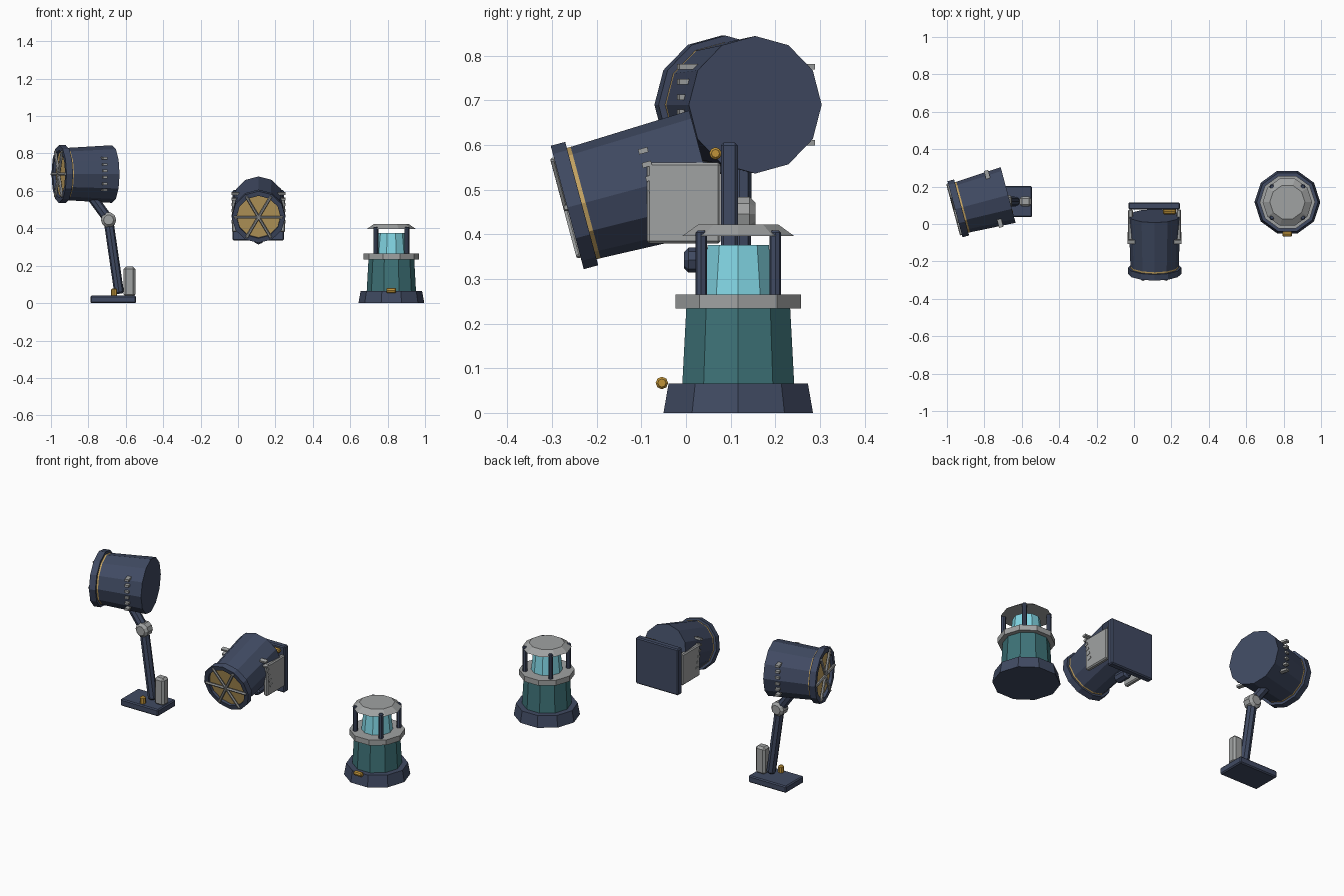
import bpy, bmesh, math
from mathutils import Vector, Matrix

if "Cube" in bpy.data.objects:
    bpy.data.objects.remove(bpy.data.objects["Cube"])


def mat(name, r, g, b):
    m = bpy.data.materials.new(name)
    lin = [((c / 255 + 0.055) / 1.055) ** 2.4 for c in (r, g, b)]
    m.diffuse_color = (*lin, 1)
    m.use_nodes = True
    m.node_tree.nodes["Principled BSDF"].inputs["Base Color"].default_value = m.diffuse_color
    return m


NAVY = mat("navy metal", 64, 74, 98)
GREY = mat("light grey metal", 160, 162, 162)
LENS = mat("amber lens", 196, 163, 98)
BRASS = mat("brass", 192, 148, 58)
TEAL = mat("teal paint", 62, 115, 120)
GLASS = mat("cyan glass", 130, 214, 228)


def frame(axis):
    """Local axes: side, up, along."""
    a = Vector(axis).normalized()
    side = a.cross(Vector((0, 0, 1)))
    side = side.normalized() if side.length > 1e-4 else Vector((1, 0, 0))
    return side, side.cross(a), a


def finish(name, bm, m):
    bmesh.ops.recalc_face_normals(bm, faces=bm.faces)
    me = bpy.data.meshes.new(name)
    bm.to_mesh(me)
    bm.free()
    me.materials.append(m)
    ob = bpy.data.objects.new(name, me)
    bpy.context.collection.objects.link(ob)
    return ob


def lathe(name, origin, axis, profile, n, m, closed=False):
    """Turn (distance along axis, radius) points; ends are capped unless closed."""
    s, u, a = frame(axis)
    o = Vector(origin)
    bm = bmesh.new()
    rings = []
    for d, r in profile:
        rings.append([bm.verts.new(o + a * d + (s * math.cos(t) + u * math.sin(t)) * r)
                      for t in (2 * math.pi * i / n for i in range(n))])
    pairs = list(zip(rings, rings[1:]))
    if closed:
        pairs.append((rings[-1], rings[0]))
    else:
        bm.faces.new(rings[0])
        bm.faces.new(rings[-1])
    for p, q in pairs:
        for i in range(n):
            j = (i + 1) % n
            bm.faces.new((p[i], p[j], q[j], q[i]))
    return finish(name, bm, m)


def rod(name, p, q, r, n, m):
    p, q = Vector(p), Vector(q)
    L = (q - p).length
    b = min(r * 0.35, L * 0.2)
    return lathe(name, p, q - p, [(0, r - b), (b, r), (L - b, r), (L, r - b)], n, m)


def box(name, centre, size, m, axes=None, bevel=0.0):
    s, u, a = axes or (Vector((1, 0, 0)), Vector((0, 1, 0)), Vector((0, 0, 1)))
    rot = Matrix((s, u, a)).transposed().to_4x4()
    bm = bmesh.new()
    bmesh.ops.create_cube(bm, size=1)
    bmesh.ops.scale(bm, vec=size, verts=bm.verts)
    if bevel:
        bmesh.ops.bevel(bm, geom=bm.edges[:], offset=bevel, segments=1, affect='EDGES')
    bmesh.ops.transform(bm, matrix=Matrix.Translation(centre) @ rot, verts=bm.verts)
    return finish(name, bm, m)


def head(tag, front, axis, R, length, r_front, r_back):
    """Spotlight can: rim, lens, guard spokes and side vents."""
    s, u, a = frame(axis)
    o = Vector(front)
    t = R * 0.235
    lathe(tag + "_can", o, axis, [(t + 0.009, r_front), (length, r_back)], 12, NAVY)
    lathe(tag + "_rim", o, axis,
          [(0, R), (t, R), (t, R * 0.82), (0, R * 0.82)], 12, NAVY, closed=True)
    lathe(tag + "_lens", o, axis, [(t * 0.45, R * 0.82), (t, R * 0.84), (t, r_front),
                                   (t + 0.01, r_front)], 12, LENS)
    for k in range(3):
        d = s * math.cos(k * math.pi / 3) + u * math.sin(k * math.pi / 3)
        c = o - a * 0.002
        rod(f"{tag}_guard_{k}", c - d * R * 0.92, c + d * R * 0.92, R * 0.055, 6, GREY)
    for side in (-1, 1):
        for k in range(6):
            c = o + a * R * 1.38 + u * (k - 2.5) * R * 0.22 + s * side * R * 0.87
            box(f"{tag}_vent_{k}", c, (R * 0.29, R * 0.08, R * 0.15), GREY, (s, u, a))


c15, s15 = math.cos(math.radians(15)), math.sin(math.radians(15))

# Standing spotlight
head("stand_light", (-0.957, 0.079, 0.69), (c15, s15, 0), 0.155, 0.294, 0.14, 0.154)
box("stand_base", (-0.667, 0.12, 0.02), (0.245, 0.165, 0.04), NAVY, bevel=0.006)
rod("stand_pole", (-0.635, 0.12, 0.05), (-0.692, 0.12, 0.44), 0.026, 8, NAVY)
rod("stand_joint", (-0.692, 0.085, 0.445), (-0.692, 0.156, 0.445), 0.041, 10, GREY)
rod("stand_neck", (-0.695, 0.12, 0.45), (-0.79, 0.12, 0.58), 0.027, 8, NAVY)
box("stand_power_box", (-0.58, 0.12, 0.115), (0.062, 0.055, 0.16), GREY, bevel=0.012)
rod("stand_switch", (-0.662, 0.065, 0.035), (-0.662, 0.065, 0.078), 0.016, 8, BRASS)

# Wall spotlight
head("wall_light", (0.11, -0.266, 0.46), (0, c15, s15), 0.143, 0.32, 0.129, 0.139)
box("wall_plate", (0.108, 0.097, 0.47), (0.275, 0.038, 0.27), NAVY, bevel=0.006)
for sx in (-1, 1):
    box("wall_side_bracket", (0.11 + sx * 0.129, -0.005, 0.47), (0.026, 0.165, 0.182),
        GREY, bevel=0.006)
rod("wall_cable_gland", (0.11, -0.004, 0.342), (0.11, 0.085, 0.342), 0.028, 8, NAVY)
rod("wall_switch", (0.155, 0.066, 0.581), (0.225, 0.066, 0.581), 0.014, 8, BRASS)

# Lantern
C = (0.82, 0.117, 0)
for name, prof, m in (
        ("lantern_base", [(0, 0.176), (0.066, 0.164)], NAVY),
        ("lantern_body", [(0.06, 0.132), (0.24, 0.122)], TEAL),
        ("lantern_collar", [(0.234, 0.148), (0.265, 0.148)], GREY),
        ("lantern_glass", [(0.26, 0.084), (0.376, 0.072)], GLASS),
        ("lantern_cap", [(0.396, 0.132), (0.422, 0.094)], GREY)):
    lathe(name, C, (0, 0, 1), prof, 10, m)
for sx in (-1, 1):
    for sy in (-1, 1):
        x, y = C[0] + sx * 0.083, C[1] + sy * 0.083
        rod("lantern_post", (x, y, 0.255), (x, y, 0.408), 0.013, 8, NAVY)
rod("lantern_switch", (0.793, -0.054, 0.067), (0.845, -0.054, 0.067), 0.014, 8, BRASS)
